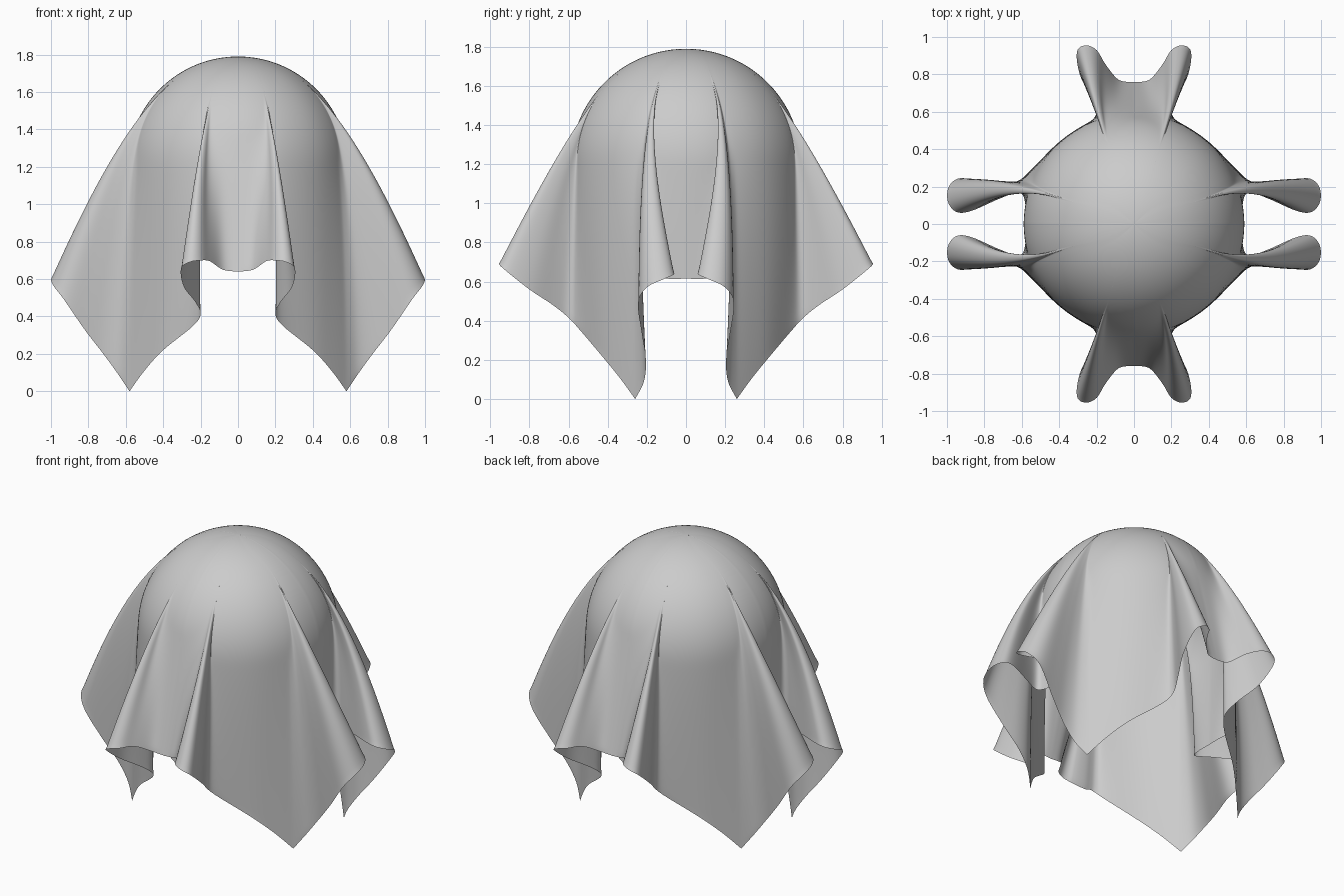
import bpy, bmesh, math
from mathutils import Vector

if "Cube" in bpy.data.objects:
    bpy.data.objects.remove(bpy.data.objects["Cube"])

R, CZ = 0.59, 1.2          # hidden ball the cloth hangs over
ROWS, SUB = 80, 6

# One quarter of the hem: x, depth, z, then where its fold line leaves the ball (azimuth, polar)
FRONT = [
    (0.00, 0.76, 0.64, 0, 75), (0.08, 0.77, 0.65, 8, 72), (0.15, 0.85, 0.695, 15, 64),
    (0.20, 0.93, 0.70, 17, 54), (0.26, 0.955, 0.69, 18, 50), (0.305, 0.92, 0.655, 18.5, 52),
    (0.29, 0.80, 0.56, 19, 62), (0.23, 0.68, 0.48, 19, 76), (0.20, 0.60, 0.415, 20, 87),
    (0.24, 0.54, 0.35, 25, 88), (0.40, 0.43, 0.22, 43, 88), (0.50, 0.34, 0.11, 55, 87),
    (0.58, 0.26, 0.00, 65, 84)]
SIDE = [
    (0.58, 0.26, 0.00, 65, 84), (0.64, 0.215, 0.09, 68, 77), (0.72, 0.205, 0.20, 69, 66),
    (0.82, 0.225, 0.33, 69.5, 52), (0.93, 0.245, 0.49, 70, 42), (0.99, 0.20, 0.57, 70, 39),
    (0.995, 0.12, 0.61, 70.5, 39), (0.95, 0.065, 0.635, 71, 42), (0.87, 0.07, 0.645, 71.5, 52),
    (0.72, 0.135, 0.64, 72, 68), (0.61, 0.17, 0.625, 74, 86), (0.58, 0.10, 0.615, 80, 90),
    (0.58, 0.00, 0.615, 90, 90)]


def spline(pts):
    """Catmull-Rom through the control tuples."""
    p = [pts[0]] + pts + [pts[-1]]
    out = []
    for i in range(1, len(p) - 2):
        for k in range(SUB):
            t = k / SUB
            out.append([0.5 * (2 * b + (c - a) * t + (2 * a - 5 * b + 4 * c - d) * t * t
                               + (3 * b - a - 3 * c + d) * t ** 3)
                        for a, b, c, d in zip(*p[i - 1:i + 3])])
    return out + [list(pts[-1])]


def on_ball(theta, phi):
    s = R * math.sin(theta)
    return Vector((s * math.sin(phi), -s * math.cos(phi), CZ + R * math.cos(theta)))


def fold_line(ctrl, even_phi):
    """Points from the crown over the ball, then hanging down to the hem."""
    x, y, z, phi, th = ctrl
    phi, th = math.radians(phi), math.radians(th)
    hem = Vector((x, -y, z))
    leave = on_ball(th, phi)
    tangent = Vector((math.cos(th) * math.sin(phi), -math.cos(th) * math.cos(phi), -math.sin(th)))
    drop = (hem - leave).length
    c1 = leave + tangent * drop * 0.3
    c2 = hem.lerp(c1, 0.4)
    total = R * th + drop
    line = []
    for r in range(1, ROWS + 1):
        d = total * r / ROWS
        if d < R * th:
            a = d / R
            b = min(1, a / math.radians(40))
            b = b * b * (3 - 2 * b)
            line.append(on_ball(a, even_phi * (1 - b) + phi * b))
        else:
            t = (d - R * th) / drop
            u = 1 - t
            line.append(leave * u ** 3 + c1 * 3 * u * u * t + c2 * 3 * u * t * t + hem * t ** 3)
    return line


# Quarter of the cloth
columns = spline(FRONT)[:-1] + spline(SIDE)
bm = bmesh.new()
crown = bm.verts.new((0, 0, CZ + R))
last = len(columns) - 1
grid = [[bm.verts.new(p) for p in fold_line(c, math.pi / 2 * i / last)]
        for i, c in enumerate(columns)]
for a, b in zip(grid, grid[1:]):
    bm.faces.new((crown, a[0], b[0]))
    for r in range(ROWS - 1):
        bm.faces.new((a[r], a[r + 1], b[r + 1], b[r]))

# Soften the folds where they leave the ball, keeping the hem and seams in place
inner = [v for v in bm.verts if not v.is_boundary]
for _ in range(6):
    bmesh.ops.smooth_vert(bm, verts=inner, factor=0.5,
                          use_axis_x=True, use_axis_y=True, use_axis_z=True)
for v in grid[0]:
    v.co.x = 0
for v in grid[-1]:
    v.co.y = 0
mesh = bpy.data.meshes.new("draped_cloth")
bm.to_mesh(mesh)
bm.free()
cloth = bpy.data.objects.new("draped_cloth", mesh)
bpy.context.collection.objects.link(cloth)

# Mirror to all four quarters
mirror = cloth.modifiers.new("quarters", 'MIRROR')
mirror.use_axis = (True, True, False)
mirror.merge_threshold = 0.0005
for poly in mesh.polygons:
    poly.use_smooth = True
